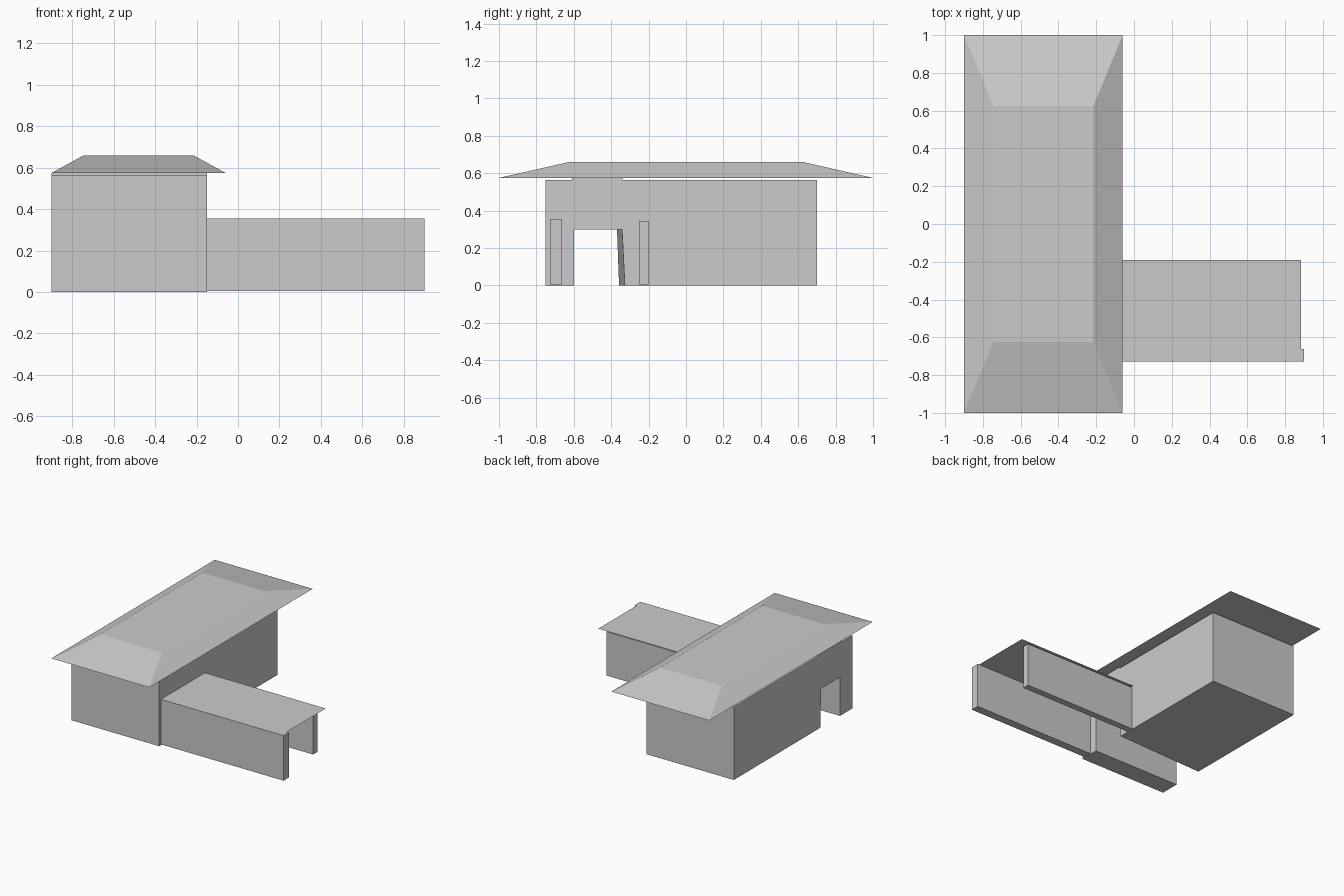
import bpy, bmesh

if "Cube" in bpy.data.objects:
    bpy.data.objects.remove(bpy.data.objects["Cube"])


def loft(name, loops):
    """Join matching 3D loops with side quads and cap both ends."""
    bm = bmesh.new()
    rings = [[bm.verts.new(p) for p in loop] for loop in loops]
    n = len(rings[0])
    for a, b in zip(rings, rings[1:]):
        for i in range(n):
            j = (i + 1) % n
            bm.faces.new((a[i], a[j], b[j], b[i]))
    bm.faces.new(rings[0][::-1])
    if len(rings) > 1:
        bm.faces.new(rings[-1])
    bmesh.ops.recalc_face_normals(bm, faces=bm.faces[:])
    # a lone flat sheet should face upward
    if len(rings) == 1:
        for f in bm.faces:
            if f.normal.z < 0:
                f.normal_flip()
    mesh = bpy.data.meshes.new(name)
    bm.to_mesh(mesh)
    bm.free()
    obj = bpy.data.objects.new(name, mesh)
    bpy.context.collection.objects.link(obj)
    return obj


def rect(x0, x1, y0, y1, z):
    return [(x0, y0, z), (x1, y0, z), (x1, y1, z), (x0, y1, z)]


def house_section(x, top_y, foot_y):
    """Wall outline with the passage opening; its inner jamb leans slightly."""
    outline = [(-0.75, 0), (-0.60, 0), (-0.60, 0.30), (top_y, 0.30),
               (foot_y, 0), (0.70, 0), (0.70, 0.565), (-0.34, 0.565),
               (-0.34, 0.574), (-0.61, 0.574), (-0.61, 0.565), (-0.75, 0.565)]
    return [(x, y, z) for y, z in outline]


# Main block with a passage running through it
loft("house_walls", [house_section(-0.90, -0.369, -0.358),
                     house_section(-0.15, -0.342, -0.327)])

# Hipped roof with a flat top
loft("hipped_roof", [rect(-0.90, -0.06, -1.0, 1.0, 0.575),
                     rect(-0.745, -0.215, -0.625, 0.625, 0.66)])

# Covered walkway: two side walls and a thin sheet roof
for name, x1, y0, y1, z1 in (("walkway_front_wall", 0.90, -0.727, -0.663, 0.354),
                             ("walkway_back_wall", 0.82, -0.252, -0.20, 0.345)):
    loft(name, [rect(-0.15, x1, y0, y1, 0.005), rect(-0.15, x1, y0, y1, z1)])
loft("walkway_roof", [rect(-0.15, 0.885, -0.72, -0.19, 0.355)])
